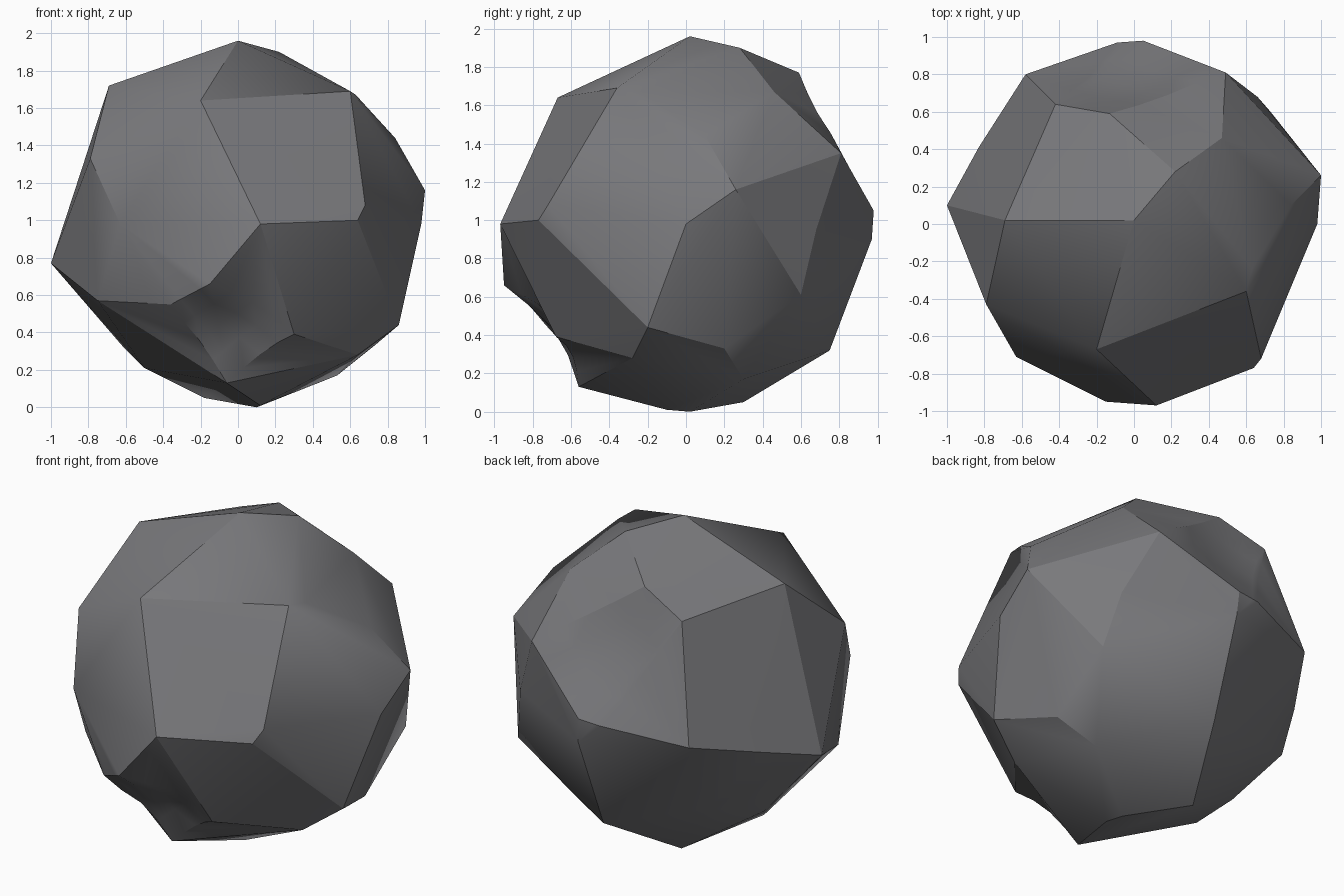
import bpy
import bmesh
from math import radians
from mathutils import Vector

default_cube = bpy.data.objects.get("Cube")
if default_cube:
    bpy.data.objects.remove(default_cube, do_unlink=True)

# Corner points of the boulder, grouped by region
crown = [(0, .02, 1.96), (-.69, .02, 1.72), (.6, -.36, 1.69), (.63, -.24, 1.67),
         (-.2, -.67, 1.64), (.22, .28, 1.9), (.47, .46, 1.67),
         (-.13, .59, 1.77), (-.42, .64, 1.65)]
front = [(-.79, -.43, 1.33), (-.63, -.71, .98), (.12, -.97, .98),
         (-.15, -.95, .66), (.64, -.77, 1), (.68, -.72, 1.08),
         (-.36, -.8, .55), (.3, -.68, .39)]
left = [(1, .26, 1.16), (.98, 0, .98), (.84, .1, 1.44), (.86, -.2, .44),
        (.73, .6, .61), (.66, .68, .95), (.49, .81, 1.35)]
back = [(.05, .98, 1.05), (.06, .97, .9), (-.09, .97, 1.04), (-.58, .8, .97),
        (-.83, .41, .86), (.04, .75, .32), (-.5, .5, .46)]
right = [(-1, .1, .77), (-.75, -.42, .57), (-.62, .12, .33)]
base = [(-.5, -.05, .21), (-.18, .3, .05), (.53, .3, .17), (.73, .2, .33),
        (.64, -.28, .28), (-.06, -.56, .13), (.12, -.1, .01), (.1, .02, 0)]


def make_hull(bm, points):
    """Wrap the points in a faceted convex skin."""
    verts = [bm.verts.new(point) for point in points]
    result = bmesh.ops.convex_hull(bm, input=verts)
    loose = {item for key in ("geom_interior", "geom_unused")
             for item in result[key] if isinstance(item, bmesh.types.BMVert)}
    bmesh.ops.delete(bm, geom=list(loose), context='VERTS')


def press_dent(bm, centre, radius, depth):
    """Refine the nearby facets and press a shallow hollow into them."""
    centre = Vector(centre)
    inward = (Vector((0, 0, 1)) - centre).normalized()
    near = [face for face in bm.faces
            if (face.calc_center_median() - centre).length < radius]
    edges = list({edge for face in near for edge in face.edges})
    bmesh.ops.subdivide_edges(bm, edges=edges, cuts=3, use_grid_fill=True)
    bmesh.ops.triangulate(bm, faces=bm.faces[:])
    for vert in bm.verts:
        falloff = 1 - ((vert.co - centre).length / radius) ** 2
        if falloff > 0:
            vert.co += inward * depth * falloff


# Boulder body with weathered hollows low on the front and high on the back
bm = bmesh.new()
make_hull(bm, crown + front + left + back + right + base)
press_dent(bm, (0, -.74, .4), .31, .08)
press_dent(bm, (-.06, .78, 1.42), .33, .05)
bmesh.ops.recalc_face_normals(bm, faces=bm.faces[:])
mesh = bpy.data.meshes.new("boulder")
bm.to_mesh(mesh)
bm.free()
boulder = bpy.data.objects.new("boulder", mesh)
bpy.context.collection.objects.link(boulder)

# Stone colour
stone = bpy.data.materials.new("dark grey stone")
stone.use_nodes = True
colour = (.19, .19, .2, 1)
stone.diffuse_color = colour
shader = next(node for node in stone.node_tree.nodes if node.type == 'BSDF_PRINCIPLED')
shader.inputs["Base Color"].default_value = colour
shader.inputs["Roughness"].default_value = .9
mesh.materials.append(stone)

# Soft facets with crisp ridges
bpy.ops.object.select_all(action='DESELECT')
boulder.select_set(True)
bpy.context.view_layer.objects.active = boulder
bpy.ops.object.shade_smooth_by_angle(angle=radians(25))
